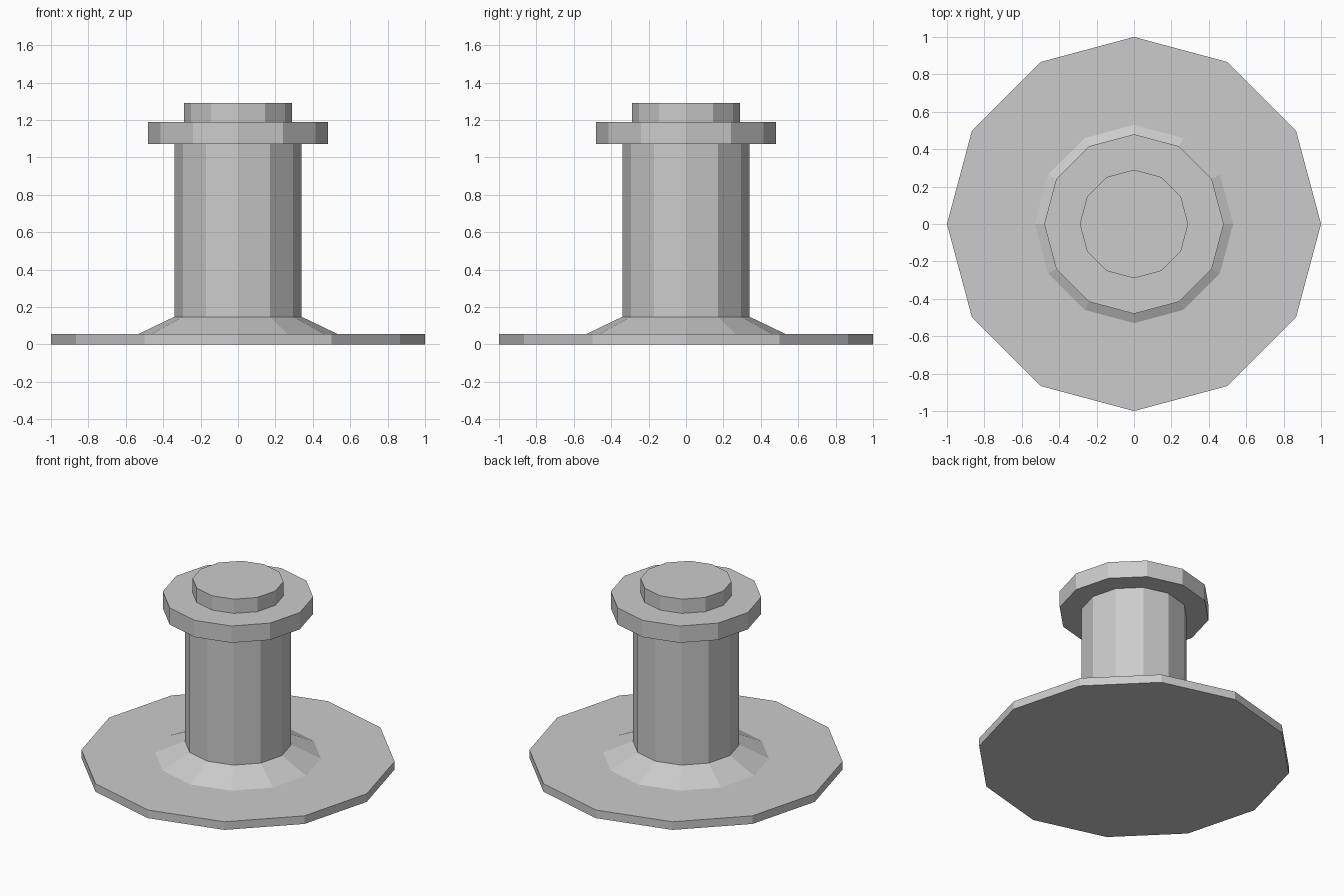
import bpy, bmesh
from math import cos, sin, tau

if "Cube" in bpy.data.objects:
    bpy.data.objects.remove(bpy.data.objects["Cube"])

SIDES = 12


def lathe(name, profile):
    """Spin a (radius, z) profile around z and cap both ends."""
    bm = bmesh.new()
    rings = [[bm.verts.new((r * cos(tau * i / SIDES), r * sin(tau * i / SIDES), z))
              for i in range(SIDES)] for r, z in profile]
    for low, high in zip(rings, rings[1:]):
        for i in range(SIDES):
            j = (i + 1) % SIDES
            bm.faces.new((low[i], low[j], high[j], high[i]))
    bm.faces.new(rings[0][::-1])
    bm.faces.new(rings[-1])
    bmesh.ops.recalc_face_normals(bm, faces=bm.faces[:])
    mesh = bpy.data.meshes.new(name)
    bm.to_mesh(mesh)
    bm.free()
    obj = bpy.data.objects.new(name, mesh)
    bpy.context.collection.objects.link(obj)
    return obj


# One continuous turned body, from the bottom up
lathe("flanged_post", [
    (1.00, 0.00), (1.00, 0.057),    # base disc
    (0.53, 0.057), (0.34, 0.148),   # sloped foot
    (0.34, 1.072),                  # column
    (0.48, 1.072), (0.48, 1.19),    # collar
    (0.29, 1.19), (0.29, 1.29),     # top cap
])
